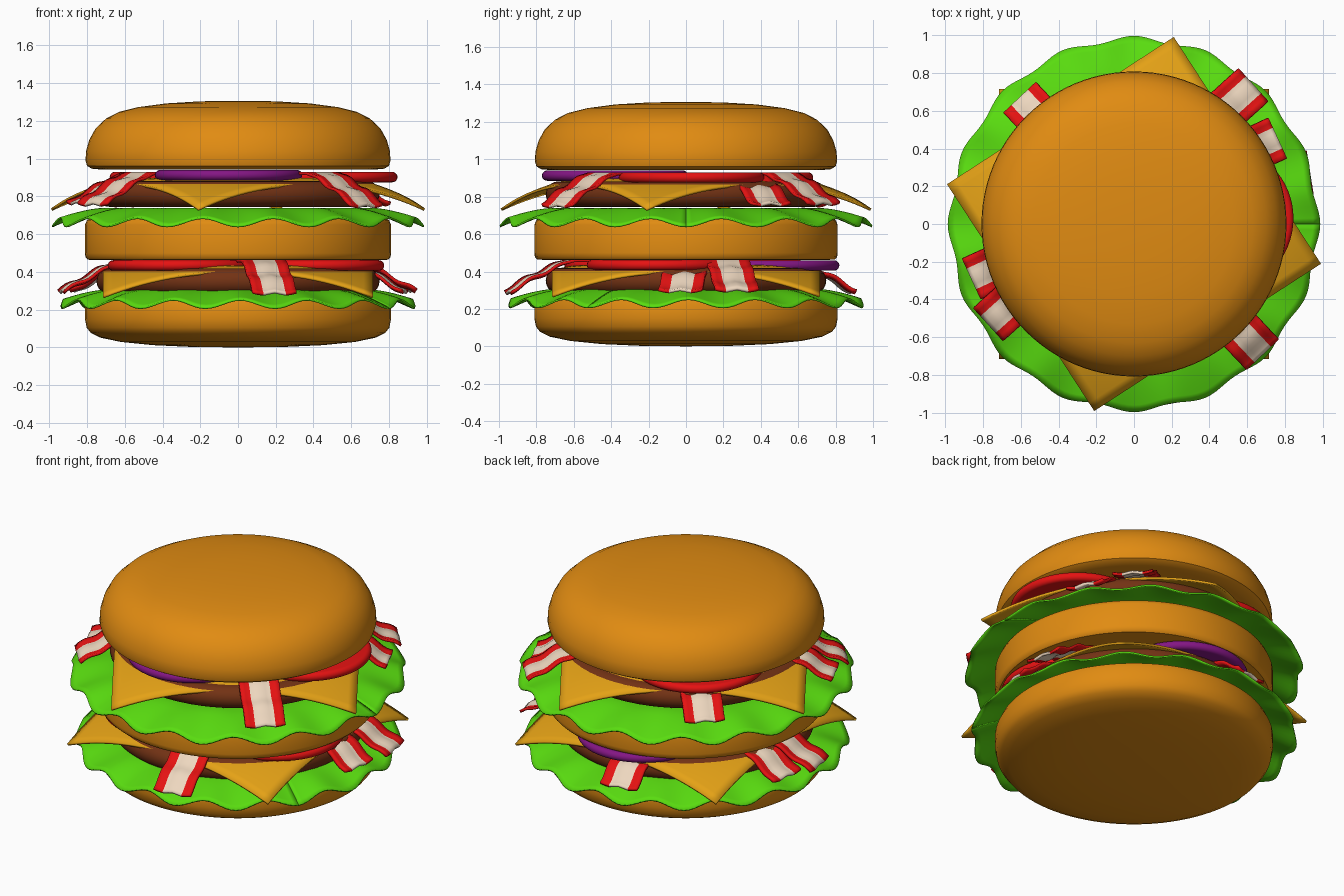
import bpy
from math import sin, cos, pi, radians, hypot

if "Cube" in bpy.data.objects:
    bpy.data.objects.remove(bpy.data.objects["Cube"])


def material(name, rgb):
    m = bpy.data.materials.new(name)
    m.diffuse_color = (*rgb, 1)
    m.use_nodes = True
    m.node_tree.nodes["Principled BSDF"].inputs["Base Color"].default_value = m.diffuse_color
    return m


BUN = material("bun", (0.75, 0.26, 0.006))
GREEN = material("lettuce", (0.10, 0.72, 0.005))
YELLOW = material("cheese", (0.78, 0.36, 0.008))
BROWN = material("patty", (0.17, 0.032, 0.007))
RED = material("red", (0.78, 0.006, 0.006))
PURPLE = material("onion", (0.23, 0.008, 0.23))
CREAM = material("fat", (0.85, 0.68, 0.52))


def make(name, verts, faces, mats, angle=40):
    me = bpy.data.meshes.new(name)
    me.from_pydata(verts, [], faces)
    for m in mats:
        me.materials.append(m)
    ob = bpy.data.objects.new(name, me)
    bpy.context.collection.objects.link(ob)
    bpy.ops.object.select_all(action='DESELECT')
    bpy.context.view_layer.objects.active = ob
    ob.select_set(True)
    bpy.ops.object.shade_smooth_by_angle(angle=radians(angle))
    return ob


def lathe(name, profile, mat, center=(0, 0, 0), n=96):
    """Revolve a bottom-to-top profile whose first and last points lie on the axis."""
    cx, cy, cz = center
    ring = profile[1:-1]
    verts = [(cx + r * cos(2 * pi * i / n), cy + r * sin(2 * pi * i / n), cz + z)
             for r, z in ring for i in range(n)]
    faces = [(k * n + i, k * n + (i + 1) % n, (k + 1) * n + (i + 1) % n, (k + 1) * n + i)
             for k in range(len(ring) - 1) for i in range(n)]
    b, t = len(verts), len(verts) + 1
    verts += [(cx, cy, cz + profile[0][1]), (cx, cy, cz + profile[-1][1])]
    last = (len(ring) - 1) * n
    for i in range(n):
        j = (i + 1) % n
        faces += [(b, j, i), (t, last + i, last + j)]
    return make(name, verts, faces, [mat])


def sheet(name, us, vs, fn, mats, thick, stripe=None):
    """Thin sheet: fn(u, v) gives each point, solidify gives the thickness."""
    nv = len(vs)
    verts = [fn(u, v) for u in us for v in vs]
    faces = [(i * nv + j, (i + 1) * nv + j, (i + 1) * nv + j + 1, i * nv + j + 1)
             for i in range(len(us) - 1) for j in range(nv - 1)]
    ob = make(name, verts, faces, mats)
    if stripe:
        for k, p in enumerate(ob.data.polygons):
            p.material_index = stripe[k % (nv - 1)]
    s = ob.modifiers.new("thickness", 'SOLIDIFY')
    s.thickness, s.offset = thick, 0
    return ob


def span(a, b, n):
    return [a + (b - a) * i / n for i in range(n + 1)]


def slice_disc(name, r, z0, z1, mat, x=0, y=0):
    """Round slice with a rounded rim."""
    h = (z1 - z0) / 2
    rim = [(r - h + h * cos(a), h + h * sin(a)) for a in span(-pi / 2, pi / 2, 10)]
    lathe(name, [(0, 0)] + rim + [(0, 2 * h)], mat, (x, y, z0), 64)


def lettuce(name, z, radius, turn):
    n = 16

    def fn(r, a):
        k = max(0, (r - 0.72) / 0.28)
        wave = cos(n * a)
        rr = radius * r * (1 + 0.013 * k * (wave - 1))
        zz = z - 0.072 * k ** 1.4 - 0.022 * k * wave
        return (rr * cos(a + turn) * 0.99, rr * sin(a + turn), zz)
    sheet(name, [0.02, 0.3, 0.6] + span(0.7, 1, 8), span(0, 2 * pi, 192), fn, [GREEN], 0.01)


def cheese(name, z, turn):
    def fn(x, y):
        d = max(0, (hypot(x, y) - 0.58) / 0.43)
        return (x * cos(turn) - y * sin(turn), x * sin(turn) + y * cos(turn),
                z - 0.16 * d ** 1.5)
    g = span(-0.714, 0.714, 28)
    sheet(name, g, g, fn, [YELLOW], 0.014)


def bacon(name, a, b, z, turn, phase):
    """Striped strip from tip a to tip b with drooping, rippled ends."""
    L = hypot(b[0] - a[0], b[1] - a[1])
    dx, dy = (b[0] - a[0]) / L, (b[1] - a[1]) / L

    def fn(t, w):
        s = L * t
        x, y = a[0] + dx * s - dy * w, a[1] + dy * s + dx * w
        d = max(0, (abs(s - L / 2) - (L / 2 - 0.34)) / 0.34)
        zz = z - 0.165 * d ** 1.2 + 0.009 * sin(s * 38 + phase) * min(1, d * 3)
        zz += 0.006 * cos(w * 50) * min(1, d * 3)
        return (x * cos(turn) - y * sin(turn), x * sin(turn) + y * cos(turn), zz)
    ws = [-0.118, -0.09, -0.06, -0.03, 0, 0.03, 0.06, 0.09, 0.118]
    sheet(name, span(0, 1, 90), ws, fn, [RED, CREAM], 0.016, [0, 0, 1, 1, 1, 1, 0, 0])


# Buns
lathe("bottom_bun", [(0, 0), (0.25, 0.003), (0.45, 0.012), (0.62, 0.029), (0.73, 0.052),
                     (0.78, 0.077), (0.802, 0.105), (0.811, 0.15), (0.811, 0.22),
                     (0.795, 0.255), (0.76, 0.27), (0, 0.27)], BUN)
lathe("middle_bun", [(0, 0.462), (0.76, 0.462), (0.795, 0.465), (0.808, 0.478), (0.811, 0.5),
                     (0.811, 0.65), (0.80, 0.675), (0.77, 0.69), (0.70, 0.697),
                     (0, 0.70)], BUN)
lathe("top_bun", [(0, 0.942), (0.72, 0.942), (0.775, 0.947), (0.80, 0.962), (0.808, 0.99),
                  (0.805, 1.04), (0.788, 1.10), (0.755, 1.16), (0.70, 1.212),
                  (0.63, 1.248), (0.53, 1.273), (0.38, 1.293), (0.2, 1.304),
                  (0, 1.307)], BUN)

# Two filling layers; the lower one is the upper one turned
TURN = radians(-33)
for tag, dz, turn in (("upper", 0, 0), ("lower", -0.463, TURN)):
    lettuce(tag + "_lettuce", 0.735 + dz * 0.935, 0.995 if not turn else 0.96, turn)
    slice_disc(tag + "_patty", 0.75, 0.745 + dz, 0.882 + dz, BROWN)
    cheese(tag + "_cheese", 0.89 + dz, radians(33) + turn)
    strips = [((-0.77, -0.53), (0.63, 0.735)), ((-0.86, -0.29), (0.76, 0.455)),
              ((-0.605, 0.67), (0.68, -0.69))]
    for i, (a, b) in enumerate(strips):
        bacon(f"{tag}_bacon_{i + 1}", a, b, 0.922 + dz, turn, i * 1.7)

# Tomato and onion slices
for name, mat, x, y, z in (("upper_tomato_1", RED, 0.455, 0.03, 0.875),
                           ("upper_tomato_2", RED, -0.29, 0.29, 0.875),
                           ("upper_onion", PURPLE, -0.05, -0.38, 0.885),
                           ("lower_tomato_1", RED, 0.385, -0.14, 0.407),
                           ("lower_tomato_2", RED, -0.30, -0.26, 0.407),
                           ("lower_onion", PURPLE, 0.0, 0.43, 0.405)):
    slice_disc(name, 0.39, z, z + 0.055, mat, x, y)
